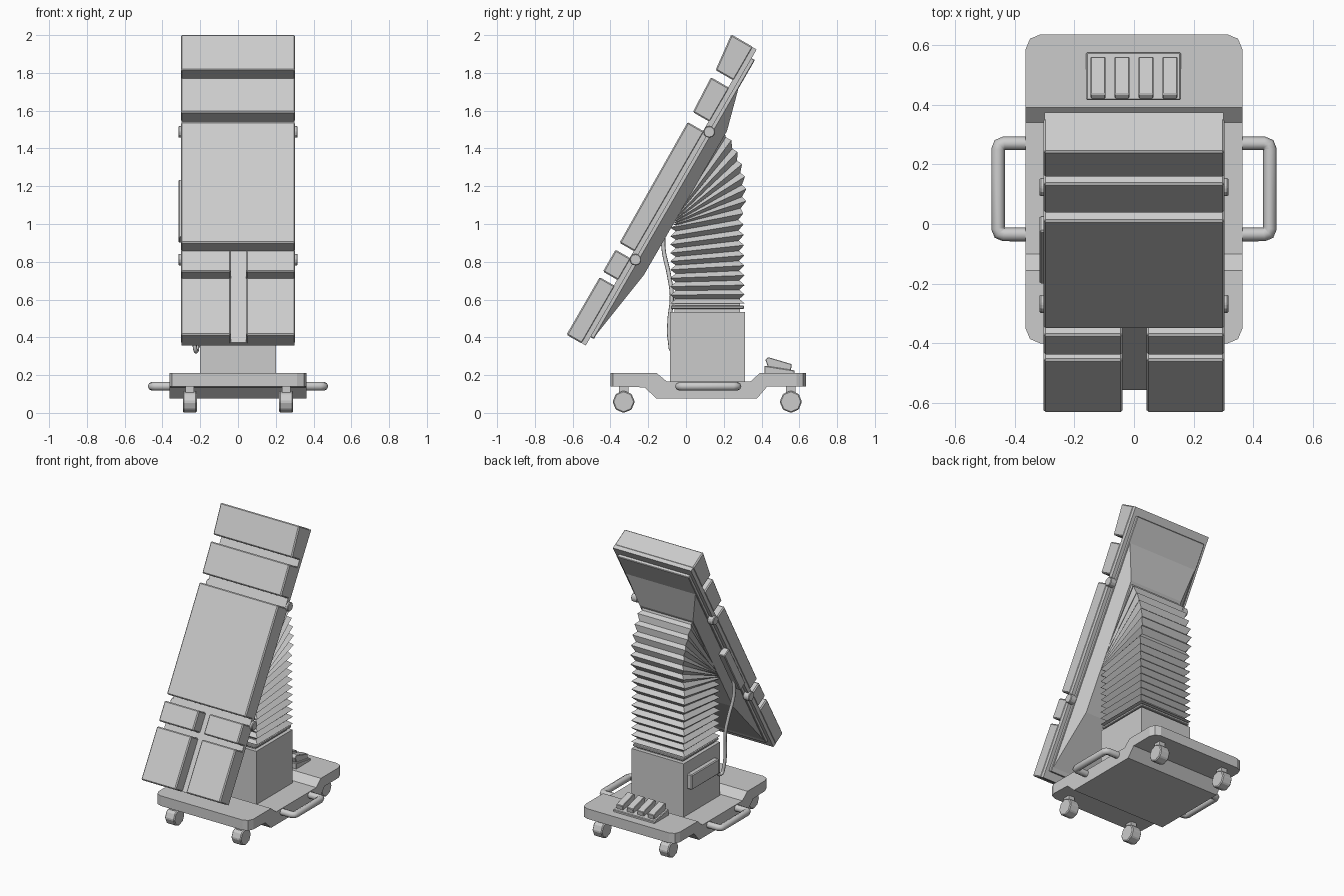
import bpy, bmesh
from math import sin, cos, radians, pi
from mathutils import Vector

if "Cube" in bpy.data.objects:
    bpy.data.objects.remove(bpy.data.objects["Cube"])

S60, C60 = sin(radians(60)), cos(radians(60))


def table_yz(p):
    # (distance along the tilted top, height off it) -> world y, z
    s, h = p
    return (C60 * s - S60 * h, S60 * s + C60 * h)


def link(name, bm, bevel=0.0, segs=1):
    bmesh.ops.recalc_face_normals(bm, faces=bm.faces[:])
    me = bpy.data.meshes.new(name)
    bm.to_mesh(me)
    bm.free()
    ob = bpy.data.objects.new(name, me)
    bpy.context.collection.objects.link(ob)
    if bevel:
        m = ob.modifiers.new("bevel", 'BEVEL')
        m.width, m.segments, m.limit_method = bevel, segs, 'ANGLE'
    return ob


def loft(name, rings, bevel=0.0):
    bm = bmesh.new()
    vs = [[bm.verts.new(p) for p in r] for r in rings]
    n = len(vs[0])
    for a, b in zip(vs, vs[1:]):
        for i in range(n):
            bm.faces.new((a[i], a[(i + 1) % n], b[(i + 1) % n], b[i]))
    bm.faces.new(vs[0])
    bm.faces.new(vs[-1][::-1])
    return link(name, bm, bevel)


def prism(name, prof, x0, x1, bevel=0.0, tilted=False):
    if tilted:
        prof = [table_yz(p) for p in prof]
    return loft(name, [[(x, y, z) for y, z in prof] for x in (x0, x1)], bevel)


def rect(a0, a1, b0, b1):
    return [(a0, b0), (a1, b0), (a1, b1), (a0, b1)]


def disc(name, x0, x1, y, z, r, n, bevel=0.0):
    prof = [(y + r * cos(2 * pi * i / n), z + r * sin(2 * pi * i / n)) for i in range(n)]
    return prism(name, prof, x0, x1, bevel)


def tube(name, pts, r, smooth):
    cu = bpy.data.curves.new(name, 'CURVE')
    cu.dimensions = '3D'
    cu.bevel_depth, cu.bevel_resolution = r, 2
    cu.use_fill_caps = True
    if smooth:
        cu.resolution_u = 5
        sp = cu.splines.new('BEZIER')
        sp.bezier_points.add(len(pts) - 1)
        for bp, p in zip(sp.bezier_points, pts):
            bp.co = p
            bp.handle_left_type = bp.handle_right_type = 'AUTO'
    else:
        sp = cu.splines.new('POLY')
        sp.points.add(len(pts) - 1)
        for sp_p, p in zip(sp.points, pts):
            sp_p.co = (*p, 1)
    tmp = bpy.data.objects.new(name + "_tmp", cu)
    bpy.context.collection.objects.link(tmp)
    dg = bpy.context.evaluated_depsgraph_get()
    me = bpy.data.meshes.new_from_object(tmp.evaluated_get(dg))
    bpy.data.objects.remove(tmp)
    for p in me.polygons:
        p.use_smooth = True
    ob = bpy.data.objects.new(name, me)
    bpy.context.collection.objects.link(ob)
    return ob


# Wheeled base: stepped side profile with rounded plan corners
prof = [(-0.40, 0.14), (-0.22, 0.135), (-0.155, 0.075), (0.375, 0.075), (0.43, 0.14), (0.635, 0.14),
        (0.635, 0.21), (0.39, 0.21), (0.34, 0.165), (-0.10, 0.165), (-0.155, 0.21), (-0.40, 0.21)]
base = prism("base", prof, -0.363, 0.363)
bm = bmesh.new()
bm.from_mesh(base.data)
ends = [e for e in bm.edges
        if all(v.co.y < -0.39 or v.co.y > 0.62 for v in e.verts)
        and abs(e.verts[0].co.x - e.verts[1].co.x) < 0.01
        and abs(e.verts[0].co.z - e.verts[1].co.z) > 0.03]
bmesh.ops.bevel(bm, geom=ends, offset=0.05, segments=2, profile=0.5, affect='EDGES')
bm.to_mesh(base.data)
bm.free()

# Casters and side handles
for sx, side in ((-1, "left"), (1, "right")):
    for y, end in ((-0.33, "front"), (0.555, "back")):
        x = sx * 0.255
        disc(f"caster_{end}_{side}", x - 0.037, x + 0.037, y, 0.059, 0.059, 8, 0.006)
        prism(f"caster_stem_{end}_{side}", rect(y - 0.025, y + 0.025, 0.09, 0.15), x - 0.022, x + 0.022)
    h = [(0.33, -0.035), (0.435, -0.035), (0.45, -0.03), (0.455, -0.015),
         (0.455, 0.25), (0.45, 0.265), (0.435, 0.27), (0.33, 0.27)]
    tube(f"handle_{side}", [(sx * x, y, 0.141) for x, y in h], 0.023, False)

# Foot pedal unit
prism("pedal_base", [(0.415, 0.2), (0.575, 0.2), (0.575, 0.225), (0.415, 0.25)], -0.16, 0.157, 0.004)
for i in range(4):
    x = -0.12 + 0.08 * i
    prism(f"pedal_{i + 1}", [(0.435, 0.24), (0.555, 0.222), (0.56, 0.258), (0.435, 0.295), (0.42, 0.282)],
          x - 0.025, x + 0.025, 0.003)

# Column and collar
prism("column", rect(-0.085, 0.312, 0.15, 0.535), -0.20, 0.20)
prism("column_neck", rect(-0.06, 0.285, 0.53, 0.62), -0.175, 0.175)
prism("column_collar", rect(-0.08, 0.307, 0.55, 0.568), -0.195, 0.195, 0.004)
prism("column_box", rect(-0.03, 0.27, 0.345, 0.45), -0.235, -0.195, 0.006)


# Bellows: straight pleats, then a fan tilting up to the table
def ring(front, ang, length, inset, xw):
    d = Vector((cos(ang), sin(ang)))
    f = Vector(front) + d * inset
    b = Vector(front) + d * (length - inset)
    xi = xw - inset
    return [(-xi, *f), (xi, *f), (xi, *b), (-xi, *b)]


rings = []
N = 18
for i in range(N + 1):
    t = i / N
    rings.append(ring((-0.083, 0.58 + 0.40 * t), radians(11) * t ** 1.5, 0.393, 0.028 * (i % 2), 0.205))
M = 14
for i in range(1, M + 1):
    t = i / M
    rings.append(ring((-0.075 + 0.02 * t, 0.985 + 0.06 * t), radians(11 + 50 * t),
                      0.393 + 0.13 * t, (0.028 - 0.012 * t) * (i % 2), 0.205))
loft("bellows", rings)

# Table board, underside slab and tapered hull
prism("table_board", rect(0.044, 1.853, 0.638, 0.668), -0.30, 0.30, tilted=True)
prism("underside_slab", rect(0.095, 1.80, 0.618, 0.642), -0.275, 0.275, 0.004, tilted=True)


def hull_ring(s0, s1, x, h):
    c = [(-x, s0), (x, s0), (x, s1), (-x, s1)]
    return [(px, *table_yz((s, h))) for px, s in c]


loft("underside_hull", [hull_ring(0.10, 1.64, 0.27, 0.622), hull_ring(0.52, 1.40, 0.205, 0.558)])

# Cushions
def cushion(name, s0, s1, h0, h1, x0, x1):
    prism(name, [(s0, 0.66), (s1, 0.66), (s1, h1), (s0, h0)], x0, x1, 0.007, tilted=True)


cushion("torso_cushion", 0.604, 1.338, 0.755, 0.762, -0.303, 0.303)
cushion("upper_back_cushion", 1.397, 1.605, 0.765, 0.774, -0.303, 0.303)
cushion("head_cushion", 1.650, 1.855, 0.772, 0.794, -0.303, 0.303)
for x0, x1, side in ((-0.303, -0.038, "left"), (0.042, 0.303, "right")):
    cushion(f"thigh_cushion_{side}", 0.428, 0.562, 0.755, 0.755, x0, x1)
    cushion(f"leg_cushion_{side}", 0.042, 0.394, 0.755, 0.755, x0, x1)

# Hinge knobs on both sides
for sx, side in ((-1, "left"), (1, "right")):
    for s, end in ((0.569, "lower"), (1.35, "upper")):
        y, z = table_yz((s, 0.637))
        a, b = sorted((sx * 0.27, sx * 0.316))
        disc(f"hinge_{end}_{side}", a, b, y, z, 0.031, 12, 0.004)

# Control box on the table side, with its cable to the column
prism("table_control_box", rect(0.705, 1.058, 0.577, 0.64), -0.316, -0.265, 0.005, tilted=True)
tube("cable", [(-0.285, -0.115, 0.97), (-0.285, -0.12, 0.88), (-0.265, -0.09, 0.73), (-0.25, -0.075, 0.62),
               (-0.24, -0.088, 0.48), (-0.232, -0.085, 0.38), (-0.222, -0.065, 0.325), (-0.215, -0.02, 0.38)],
     0.011, True)
